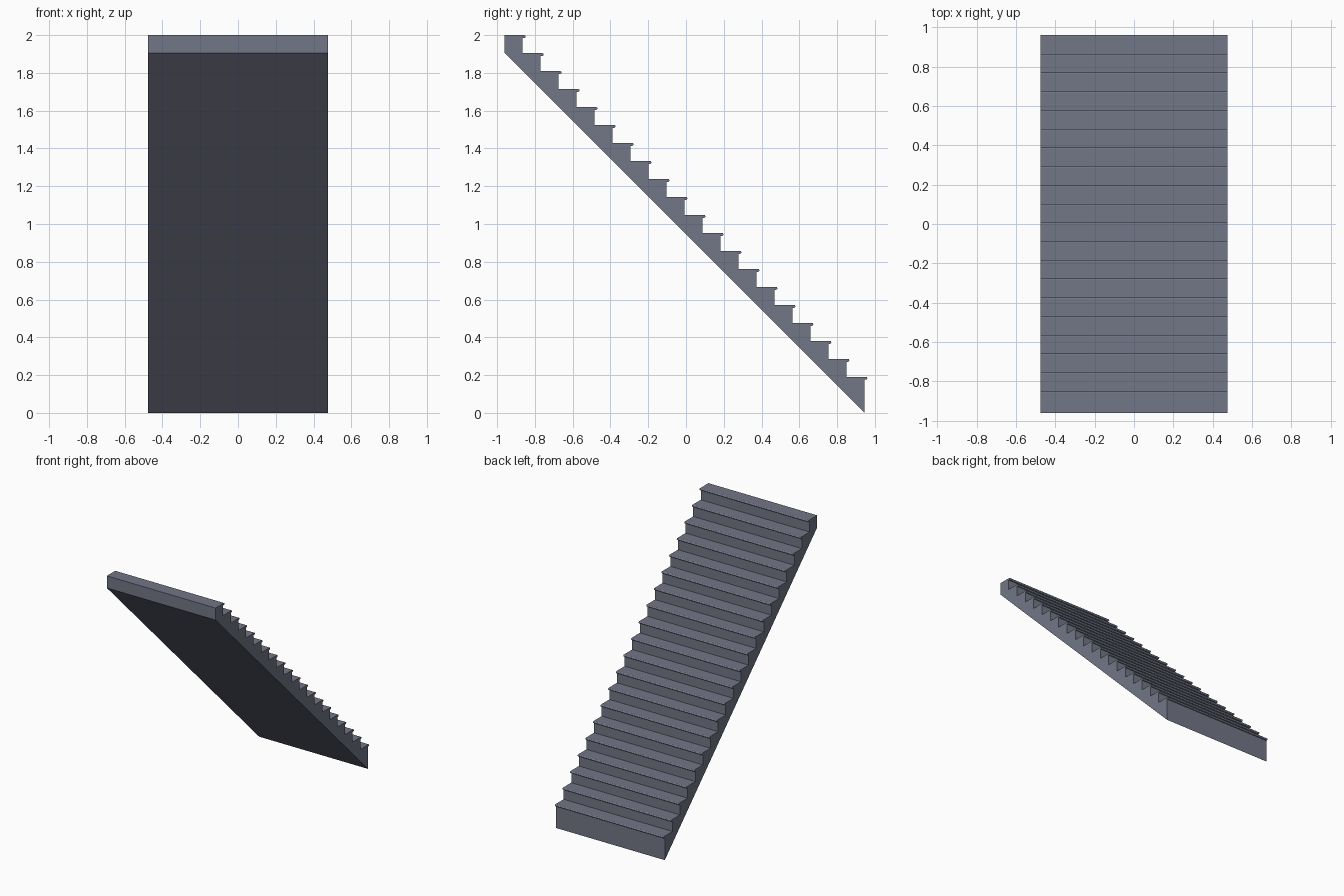
import bpy, bmesh, math

if "Cube" in bpy.data.objects:
    bpy.data.objects.remove(bpy.data.objects["Cube"])

STEPS = 20
RISE = RUN = 2 / 21          # step height and going
NOSE = 0.015                 # tread overhang past the riser
THICK = 0.015                # tread thickness
HALF_W = 0.476
Y0 = -(STEPS * RUN + NOSE) / 2   # upper (front) end of the flight

grey = bpy.data.materials.new("slate grey")
grey.diffuse_color = (0.17, 0.183, 0.24, 1)
grey.use_nodes = True
grey.node_tree.nodes["Principled BSDF"].inputs["Base Color"].default_value = grey.diffuse_color


def extrude_profile(name, profile):
    """Extrude a (y, z) outline across the stair width."""
    bm = bmesh.new()
    face = bm.faces.new([bm.verts.new((-HALF_W, y, z)) for y, z in profile])
    res = bmesh.ops.extrude_face_region(bm, geom=[face])
    moved = [v for v in res["geom"] if isinstance(v, bmesh.types.BMVert)]
    bmesh.ops.translate(bm, verts=moved, vec=(2 * HALF_W, 0, 0))
    bmesh.ops.recalc_face_normals(bm, faces=bm.faces)
    mesh = bpy.data.meshes.new(name)
    bm.to_mesh(mesh)
    bm.free()
    mesh.materials.append(grey)
    obj = bpy.data.objects.new(name, mesh)
    bpy.context.collection.objects.link(obj)
    return obj


# Stair body: sawtooth top, straight sloping underside
outline = [(Y0, 2 - RISE)]
for i in range(STEPS):
    z = 2 - i * RISE - THICK
    outline += [(Y0 + i * RUN, z), (Y0 + (i + 1) * RUN, z)]
outline.append((Y0 + STEPS * RUN, 0))
extrude_profile("stair_body", outline)

# Treads: thin slabs with a half-round nosing, repeated down the flight
r = THICK / 2
tip = Y0 + RUN + NOSE - r
tread = [(Y0, 2 - THICK), (Y0, 2)]
for k in range(7):
    a = math.pi / 2 - math.pi * k / 6
    tread.append((tip + r * math.cos(a), 2 - r + r * math.sin(a)))
treads = extrude_profile("treads", tread)
arr = treads.modifiers.new("repeat", 'ARRAY')
arr.count = STEPS
arr.use_relative_offset = False
arr.use_constant_offset = True
arr.constant_offset_displace = (0, RUN, -RISE)
